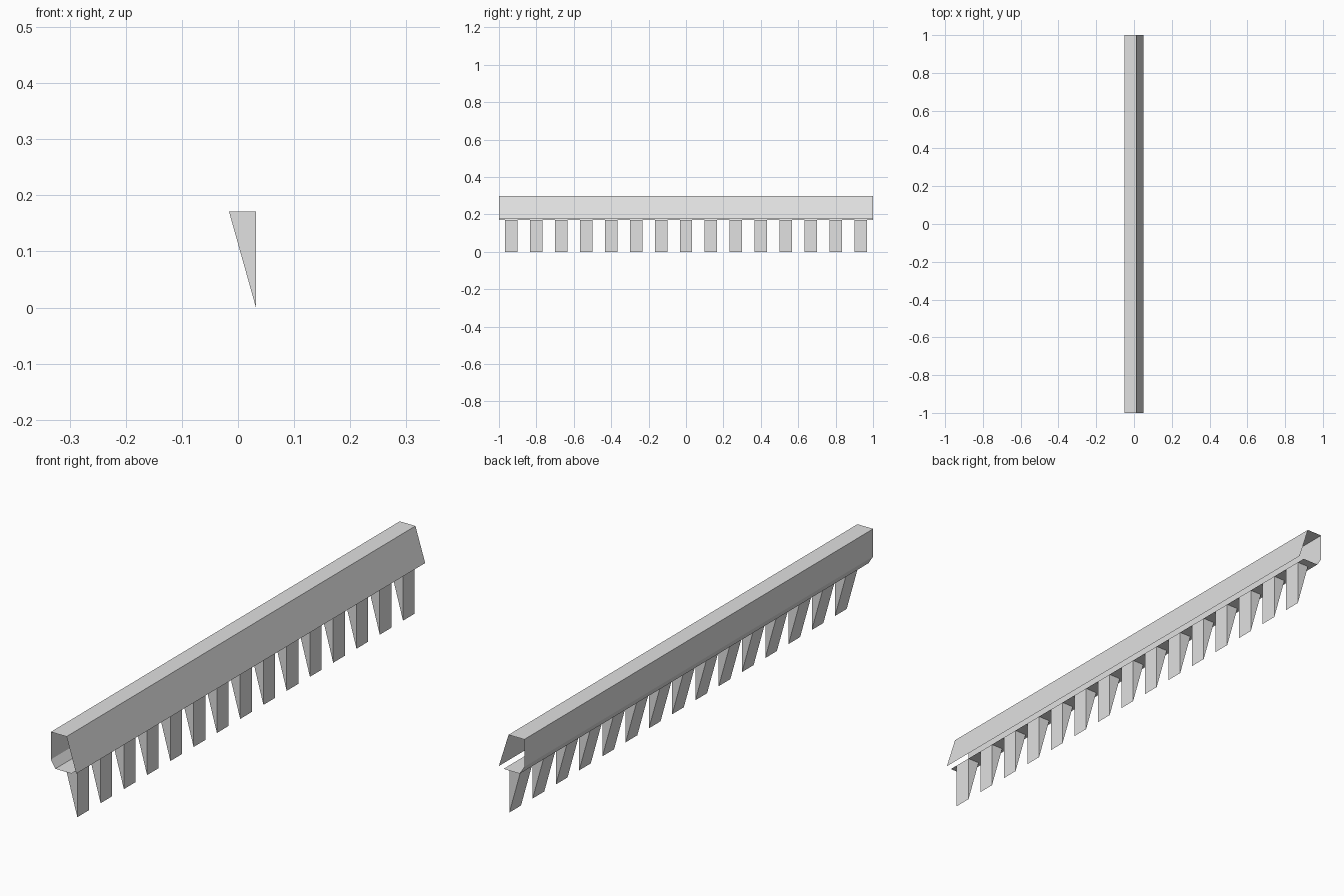
import bpy
import bmesh

cube = bpy.data.objects.get("Cube")
if cube:
    bpy.data.objects.remove(cube, do_unlink=True)

steel = bpy.data.materials.new("light_grey")
steel.use_nodes = True
GREY = (0.75, 0.75, 0.75, 1)
steel.diffuse_color = GREY
steel.node_tree.nodes["Principled BSDF"].inputs["Base Color"].default_value = GREY


def extrude_profile(name, profile, y0, y1, solid):
    """Sweep an x-z profile along y, either as an open sheet or a closed solid."""
    bm = bmesh.new()
    front = [bm.verts.new((x, y0, z)) for x, z in profile]
    back = [bm.verts.new((x, y1, z)) for x, z in profile]
    count = len(profile)
    for i in range(count if solid else count - 1):
        j = (i + 1) % count
        bm.faces.new((front[i], front[j], back[j], back[i]))
    if solid:
        bm.faces.new(front[::-1])
        bm.faces.new(back)
        bmesh.ops.recalc_face_normals(bm, faces=bm.faces)
    mesh = bpy.data.meshes.new(name)
    bm.to_mesh(mesh)
    bm.free()
    mesh.materials.append(steel)
    obj = bpy.data.objects.new(name, mesh)
    bpy.context.collection.objects.link(obj)
    return obj


FLOOR = 0.171
TOOTH_X = 0.032

# Folded sheet rail: sloping plate, top, upright wall, chamfer and floor
rail = [(0.051, 0.176), (0.012, 0.3), (-0.051, 0.3),
        (-0.051, 0.2), (-0.033, FLOOR), (TOOTH_X, FLOOR)]
extrude_profile("folded_rail", rail, -1, 1, False)

# Row of wedge teeth hanging from the floor
TEETH = 15
PITCH = 2 / TEETH
wedge = [(-0.016, FLOOR), (TOOTH_X, FLOOR), (TOOTH_X, 0)]
for n in range(TEETH):
    centre = -1 + PITCH * (n + 0.5)
    extrude_profile(f"tooth_{n + 1}", wedge, centre - PITCH / 4, centre + PITCH / 4, True)
